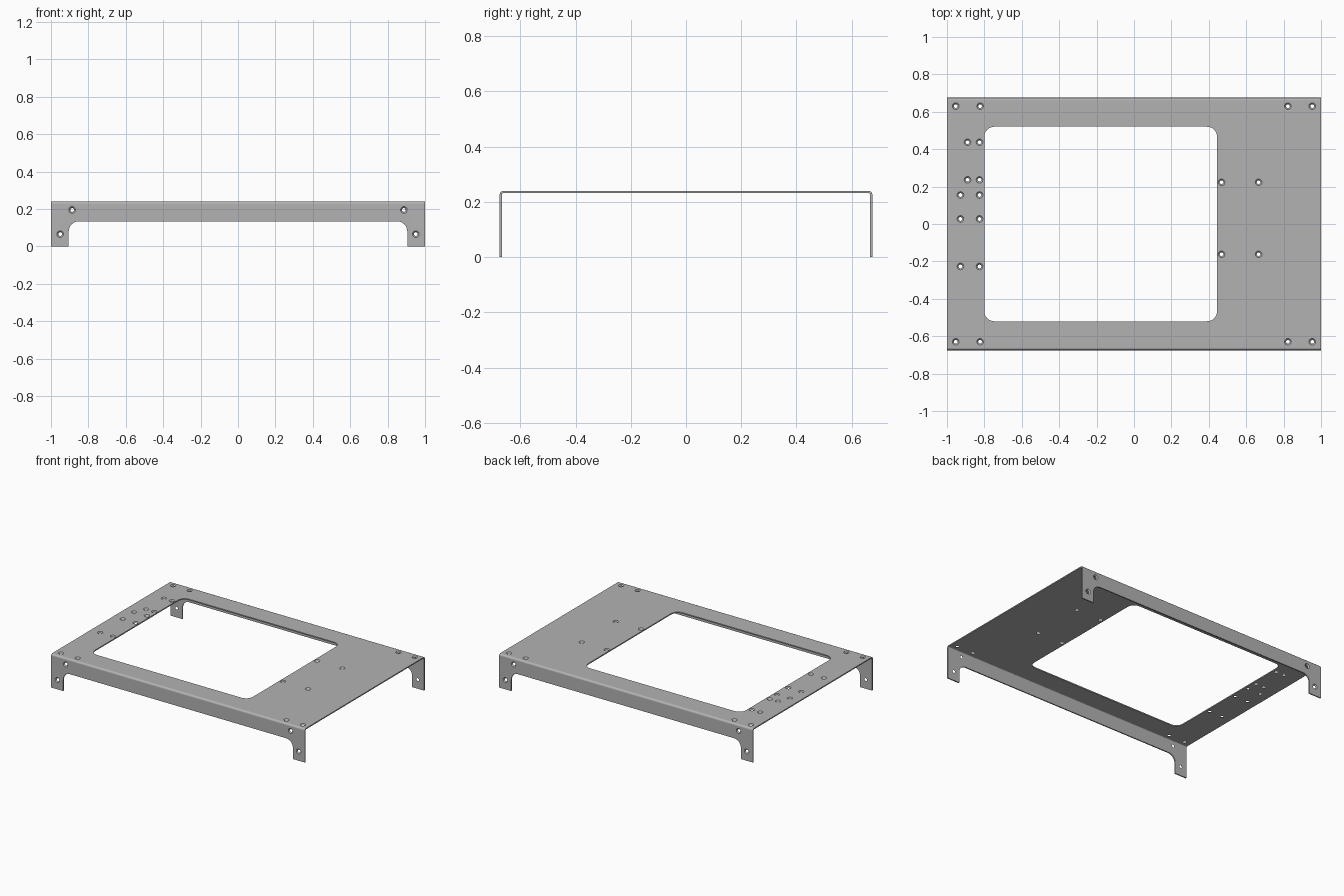
import bpy
import bmesh
from math import cos, sin, pi, radians
from mathutils import Matrix, Vector

if "Cube" in bpy.data.objects:
    bpy.data.objects.remove(bpy.data.objects["Cube"], do_unlink=True)

LENGTH, WIDTH, HEIGHT = 2.0, 1.35, 0.24
SHEET, BEND = 0.008, 0.014
FILLET = 0.053

steel = bpy.data.materials.new("grey steel")
steel.use_nodes = True
steel.diffuse_color = (0.45, 0.45, 0.45, 1)
steel.node_tree.nodes["Principled BSDF"].inputs["Base Color"].default_value = (0.45, 0.45, 0.45, 1)


def arc(cx, cy, r, start, steps):
    """Quarter circle of points, counter-clockwise from start degrees."""
    return [(cx + r * cos(radians(start) + pi / 2 * i / steps),
             cy + r * sin(radians(start) + pi / 2 * i / steps)) for i in range(steps + 1)]


def prism(bm, points, offset):
    """Extrude a closed loop of 3D points along offset."""
    face = bm.faces.new([bm.verts.new(p) for p in points])
    new = bmesh.ops.extrude_face_region(bm, geom=[face])["geom"]
    bmesh.ops.translate(bm, vec=offset, verts=[v for v in new if isinstance(v, bmesh.types.BMVert)])


def make_object(name, bm):
    bmesh.ops.recalc_face_normals(bm, faces=bm.faces)
    mesh = bpy.data.meshes.new(name)
    bm.to_mesh(mesh)
    bm.free()
    mesh.materials.append(steel)
    obj = bpy.data.objects.new(name, mesh)
    bpy.context.collection.objects.link(obj)
    return obj


def rounded_rect(x0, x1, y0, y1, r):
    return (arc(x1 - r, y1 - r, r, 0, 8) + arc(x0 + r, y1 - r, r, 90, 8)
            + arc(x0 + r, y0 + r, r, 180, 8) + arc(x1 - r, y0 + r, r, 270, 8))


def countersink(bm, point, axis):
    """Conical hole, wide on the outer face and narrow on the inner face."""
    slope = (0.018 - 0.010) / SHEET
    reach = 0.003
    depth = SHEET + 2 * reach
    turn = Vector(axis).to_track_quat("Z", "Y").to_matrix().to_4x4()
    centre = Vector(point) - Vector(axis) * SHEET / 2
    bmesh.ops.create_cone(bm, cap_ends=True, segments=20, depth=depth,
                          radius1=0.010 - slope * reach, radius2=0.018 + slope * reach,
                          matrix=Matrix.Translation(centre) @ turn)


# Folded sheet: a channel profile with rounded bends
half, inner = WIDTH / 2, BEND - SHEET
cy, cz = half - BEND, HEIGHT - BEND
outline = [(half, 0)] + arc(cy, cz, BEND, 0, 5) + arc(-cy, cz, BEND, 90, 5) + [(-half, 0)]
outline += [(-half + SHEET, 0)] + arc(-cy, cz, inner, 90, 5)[::-1]
outline += arc(cy, cz, inner, 0, 5)[::-1] + [(half - SHEET, 0)]
bm = bmesh.new()
prism(bm, [(-LENGTH / 2, y, z) for y, z in outline], (LENGTH, 0, 0))
frame = make_object("folded_mounting_frame", bm)

# Window in the top and the arch between the legs
bm = bmesh.new()
prism(bm, [(x, y, HEIGHT - 0.05) for x, y in rounded_rect(-0.80, 0.444, -0.52, 0.52, FILLET)], (0, 0, 0.1))
window_cutter = make_object("window_cutter", bm)
bm = bmesh.new()
prism(bm, [(x, -1, z) for x, z in rounded_rect(-0.905, 0.905, -0.2, 0.134, FILLET)], (0, 2, 0))
arch_cutter = make_object("arch_cutter", bm)

# Screw holes in the top: corners, narrow side, wide side
holes = [(sx * x, sy * 0.63) for x in (0.953, 0.823) for sx in (-1, 1) for sy in (-1, 1)]
holes += [(x, y) for x in (-0.89, -0.826) for y in (0.437, 0.236)]
holes += [(x, y) for x in (-0.928, -0.826) for y in (0.155, 0.027, -0.227)]
holes += [(x, y) for x in (0.468, 0.666) for y in (0.223, -0.162)]
bm = bmesh.new()
for x, y in holes:
    countersink(bm, (x, y, HEIGHT), (0, 0, 1))
# Screw holes in both side walls
for side in (-1, 1):
    for sx in (-1, 1):
        for x, z in ((0.887, 0.195), (0.951, 0.066)):
            countersink(bm, (sx * x, side * half, z), (0, side, 0))
hole_cutter = make_object("hole_cutter", bm)

# Cut everything, then remove the cutters
cutters = (window_cutter, arch_cutter, hole_cutter)
for cutter in cutters:
    cutter.hide_render = True
    mod = frame.modifiers.new(cutter.name, "BOOLEAN")
    mod.operation, mod.solver, mod.object = "DIFFERENCE", "EXACT", cutter
bpy.context.view_layer.update()
cut_mesh = bpy.data.meshes.new_from_object(frame.evaluated_get(bpy.context.evaluated_depsgraph_get()))
frame.modifiers.clear()
frame.data = cut_mesh
for cutter in cutters:
    bpy.data.objects.remove(cutter, do_unlink=True)

# Smooth bends and fillets, flat sheets
bpy.ops.object.select_all(action="DESELECT")
frame.select_set(True)
bpy.context.view_layer.objects.active = frame
bpy.ops.object.shade_smooth_by_angle(angle=radians(30))
weighted = frame.modifiers.new("flat_sheets", "WEIGHTED_NORMAL")
weighted.keep_sharp = True
